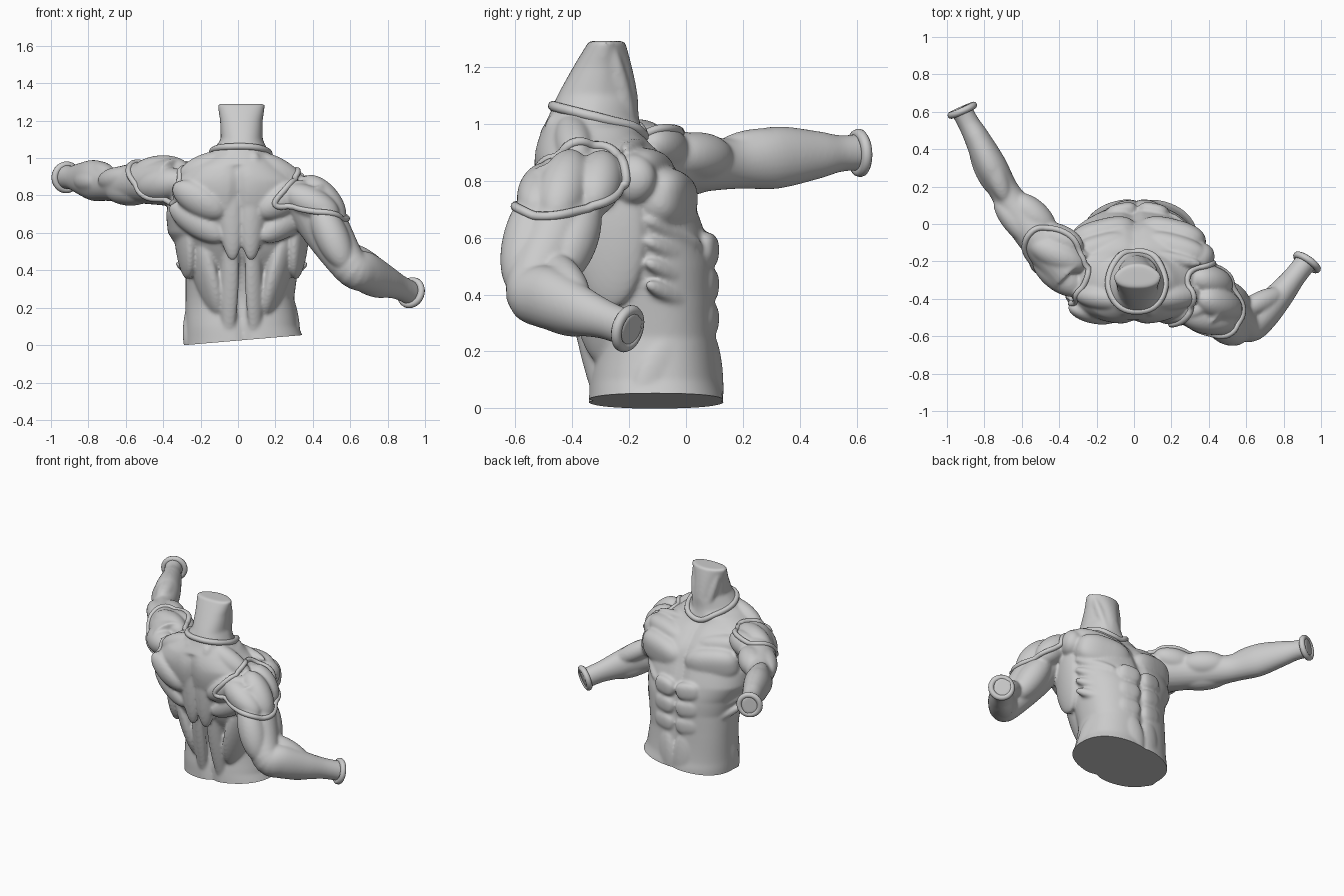
import bpy, bmesh, math
from mathutils import Vector, Matrix
from mathutils.bvhtree import BVHTree

if "Cube" in bpy.data.objects:
    bpy.data.objects.remove(bpy.data.objects["Cube"])

bm = bmesh.new()


def spline(rows, n=6, closed=False):
    """Catmull-Rom through rows of numbers."""
    out, m = [], len(rows)
    for i in range(m if closed else m - 1):
        if closed:
            p = [Vector(rows[(i + k) % m]) for k in (-1, 0, 1, 2)]
        else:
            p = [Vector(rows[min(max(i + k, 0), m - 1)]) for k in (-1, 0, 1, 2)]
        for j in range(n):
            t = j / n
            out.append(0.5 * (2 * p[1] + (p[2] - p[0]) * t
                              + (2 * p[0] - 5 * p[1] + 4 * p[2] - p[3]) * t * t
                              + (3 * p[1] - p[0] - 3 * p[2] + p[3]) * t ** 3))
    if not closed:
        out.append(Vector(rows[-1]))
    return out


def loft(rings):
    """Closed skin over a list of point rings."""
    vs = [[bm.verts.new(p) for p in r] for r in rings]
    n = len(vs[0])
    for a, b in zip(vs, vs[1:]):
        for i in range(n):
            bm.faces.new((a[i], a[(i + 1) % n], b[(i + 1) % n], b[i]))
    bm.faces.new(vs[0][::-1])
    bm.faces.new(vs[-1])


def limb(rows):
    """Tapered arm core: x, y, z, side radius, upright radius."""
    pts = [list(r) for r in spline([r[:4] for r in rows])]
    ups = [v[0] for v in spline([(r[4], 0, 0) for r in rows])]
    rings = []
    for i, p in enumerate(pts):
        a, b = pts[max(i - 1, 0)], pts[min(i + 1, len(pts) - 1)]
        t = (Vector(b[:3]) - Vector(a[:3])).normalized()
        side = t.cross(Vector((0, 0, 1))).normalized()
        up = side.cross(t)
        rings.append([Vector(p[:3]) + side * p[3] * math.cos(k * math.tau / 24)
                      + up * ups[i] * math.sin(k * math.tau / 24) for k in range(24)])
    loft(rings)


def muscle(a, b, w, d=None, over=0.03, box=1.0):
    """Ellipsoid from a to b, w wide, d deep outward from the trunk; box < 1 squares it."""
    a, b = Vector(a), Vector(b)
    z = (b - a).normalized()
    mid = (a + b) / 2
    n = Vector((mid.x, mid.y + 0.2, 0))
    y = (n - z * n.dot(z)).normalized()
    x = y.cross(z)
    m = Matrix((x * w, y * (d or w), z * ((b - a).length / 2 + over))).transposed()
    for v in bmesh.ops.create_uvsphere(bm, u_segments=32, v_segments=20, radius=1)["verts"]:
        v.co = mid + m @ Vector([math.copysign(abs(c) ** box, c) for c in v.co])


# Trunk and neck core: z, centre x, half width, back y, front y
trunk = [(-.06, .04, .325, -.35, .14), (.03, .035, .32, -.345, .135), (.1, .02, .303, -.34, .12),
         (.25, .01, .29, -.325, .108), (.4, .02, .30, -.365, .105), (.5, .015, .325, -.42, .10),
         (.6, -.01, .365, -.465, .075), (.7, -.005, .38, -.505, .04), (.8, 0, .36, -.53, .0),
         (.88, 0, .34, -.535, -.07), (.95, -.01, .26, -.52, -.14), (1.02, .01, .16, -.485, -.165),
         (1.1, .02, .112, -.45, -.17), (1.2, .018, .114, -.395, -.19), (1.29, .018, .128, -.34, -.215)]
rings = []
for z, back, front in spline([(r[0], r[3], r[4]) for r in trunk], 4):
    i = max(k for k in range(len(trunk)) if trunk[k][0] <= z + 1e-6)
    j = min(i + 1, len(trunk) - 1)
    f = (z - trunk[i][0]) / max(trunk[j][0] - trunk[i][0], 1e-6)
    cx, rx = (trunk[i][k] * (1 - f) + trunk[j][k] * f for k in (1, 2))
    ring = []
    for k in range(64):
        c, s = math.cos(k * math.tau / 64), math.sin(k * math.tau / 64)
        x = rx * math.copysign(abs(c) ** .85, c)
        y = (front - back) / 2 * math.copysign(abs(s) ** .85, s)
        if z < .95:                                   # spine and midline grooves
            y *= 1 - .09 * math.exp(-(x / .035) ** 2)
        elif z > 1.0 and s > 0:                       # throat narrows to the front
            x *= 1 - .3 * s
        ring.append((cx + x, (front + back) / 2 + y, z))
    rings.append(ring)
loft(rings)

# Paired trunk muscles
for s in (-1, 1):
    def pair(a, b, w, d=None, over=.03, box=1.0):
        muscle((.02 + s * a[0], *a[1:]), (.02 + s * b[0], *b[1:]), w, d, over, box)
    pair((.035, -.035, .705), (.33, -.11, .75), .115, .098, .03, .75)   # chest
    pair((.05, -.09, .80), (.34, -.17, .84), .09, .075, .03, .85)
    pair((.30, -.17, .80), (.37, -.21, .81), .09, .09)
    pair((.05, -.16, .925), (.31, -.21, .91), .03, .035)        # collarbone
    pair((.32, -.27, .82), (.29, -.27, .38), .13, .05)          # side of back
    pair((.28, -.31, .68), (.14, -.29, .18), .11, .055)
    pair((.055, -.42, .62), (.075, -.30, .02), .05, .035)       # spine column
    pair((.07, -.47, 1.0), (.05, -.455, .48), .07, .05)         # trapezius
    pair((.07, -.41, 1.0), (.31, -.38, .91 if s < 0 else .865), .07, .065)
    pair((.12, -.485, .71), (.34, -.45, .84), .085, .065)       # shoulder blade
    pair((.13, -.455, .58), (.36, -.39, .73), .075, .055)
    pair((.09, -.26, 1.26), (.03, -.19, .98), .03, .03)         # neck cord
    for z in (.55, .43, .31):                                   # abdomen blocks
        pair((.035, .08, z), (.135, .06, z + .012), .062, .042, .03, .75)
    pair((.075, .085, .24), (.055, .098, -.04), .075, .035)
    for k in range(4):                                          # rib fingers
        pair((.19, .035, .35 + .075 * k), (.33, -.12, .43 + .075 * k), .032, .032, .03, .9)
    pair((.21, .0, .29), (.27, -.14, -.04), .11, .05)           # flank

# Lowered arm
limb([(.36, -.42, .80, .13, .13), (.47, -.45, .62, .12, .13), (.60, -.54, .42, .095, .10),
      (.68, -.49, .39, .09, .11), (.78, -.38, .345, .075, .09), (.86, -.28, .31, .06, .068),
      (.93, -.19, .275, .06, .065)])
for a, b, r in [((.34, -.29, .87), (.49, -.33, .71), .085), ((.37, -.40, .875), (.54, -.46, .67), .09),
                ((.27, -.48, .82), (.51, -.53, .70), .085), ((.44, -.35, .72), (.58, -.45, .46), .09),
                ((.43, -.52, .74), (.57, -.59, .43), .09), ((.57, -.47, .52), (.78, -.37, .39), .06),
                ((.61, -.55, .37), (.80, -.35, .29), .065), ((.66, -.55, .44), (.84, -.33, .34), .05)]:
    muscle(a, b, r)

# Raised arm
limb([(-.33, -.25, .87, .14, .13), (-.50, -.08, .87, .115, .115), (-.61, .05, .86, .10, .10),
      (-.69, .17, .86, .08, .09), (-.765, .31, .88, .085, .11), (-.84, .46, .89, .068, .085),
      (-.885, .54, .895, .058, .065), (-.928, .62, .90, .058, .065)])
for a, b, r in [((-.30, -.12, .93), (-.51, -.04, .90), .08), ((-.29, -.22, .94), (-.54, -.1, .92), .085),
                ((-.30, -.35, .88), (-.51, -.18, .84), .09), ((-.45, -.04, .89), (-.63, .13, .88), .085),
                ((-.47, -.13, .83), (-.68, .10, .83), .085), ((-.55, -.09, .90), (-.72, .11, .88), .065),
                ((-.69, .14, .92), (-.80, .42, .93), .06), ((-.69, .16, .83), (-.82, .44, .85), .065),
                ((-.75, .18, .87), (-.85, .42, .88), .058)]:
    muscle(a, b, r)

# Fuse everything into one smooth skin
mesh = bpy.data.meshes.new("body")
bmesh.ops.recalc_face_normals(bm, faces=bm.faces)
bm.to_mesh(mesh)
bm.free()
body = bpy.data.objects.new("body", mesh)
bpy.context.collection.objects.link(body)
mod = body.modifiers.new("fuse", 'REMESH')
mod.mode, mod.voxel_size = 'VOXEL', .0085
mod = body.modifiers.new("soften", 'SMOOTH')
mod.factor, mod.iterations = .5, 10
dg = bpy.context.evaluated_depsgraph_get()
skin = bpy.data.meshes.new_from_object(body.evaluated_get(dg))
body.modifiers.clear()

# Slanted flat cut at the waist
cut = bmesh.new()
cut.from_mesh(skin)
bmesh.ops.bisect_plane(cut, geom=cut.verts[:] + cut.edges[:] + cut.faces[:],
                       plane_co=(-.285, 0, 0), plane_no=(-.085, 0, 1), clear_inner=True)
bmesh.ops.holes_fill(cut, edges=[e for e in cut.edges if e.is_boundary], sides=0)
bmesh.ops.recalc_face_normals(cut, faces=cut.faces)
tree = BVHTree.FromBMesh(cut)
cut.to_mesh(skin)
cut.free()
body.data = skin
bpy.context.view_layer.objects.active = body
body.select_set(True)
bpy.ops.object.shade_smooth_by_angle(angle=math.radians(65))


def piping(name, pts, r, snap=True):
    """Closed round cord, laid on the skin."""
    if snap:
        pts = [tree.find_nearest(p)[0] for p in pts]
        for _ in range(8):
            pts = [(pts[i - 1] + 2 * p + pts[(i + 1) % len(pts)]) / 4 for i, p in enumerate(pts)]
        pts = [tree.find_nearest(p)[0] for p in pts]
    cu = bpy.data.curves.new(name, 'CURVE')
    cu.dimensions, cu.bevel_depth, cu.bevel_resolution = '3D', r, 3
    sp = cu.splines.new('POLY')
    sp.points.add(len(pts) - 1)
    for q, p in zip(sp.points, pts):
        q.co = (*p, 1)
    sp.use_cyclic_u = sp.use_smooth = True
    bpy.context.collection.objects.link(bpy.data.objects.new(name, cu))


# Collar
ang = [k * math.tau / 48 for k in range(48)]
piping("collar", [Vector((.02 + .13 * math.cos(t), -.32 + .155 * math.sin(t),
                          1.005 - .06 * math.sin(t))) for t in ang], .018)
# Shoulder seams
piping("lowered_shoulder_seam", spline([
    (.27, -.27, .90), (.37, -.21, .85), (.44, -.21, .77), (.51, -.29, .725), (.57, -.40, .69),
    (.57, -.50, .665), (.52, -.60, .71), (.38, -.60, .71), (.24, -.57, .72), (.19, -.55, .76),
    (.25, -.53, .83), (.32, -.45, .91), (.30, -.35, .93)], 6, True), .016)
piping("raised_shoulder_seam", spline([
    (-.54, -.03, .96), (-.43, -.01, .99), (-.32, -.07, .99), (-.24, -.20, 1.0), (-.29, -.34, .97),
    (-.33, -.44, .85), (-.37, -.38, .76), (-.45, -.29, .77), (-.52, -.21, .85), (-.57, -.12, .91)],
    6, True), .016)
# Wrist cuffs
for name, c, axis in [("raised_arm_cuff", (-.918, .608, .897), (-.4, .9, .05)),
                      ("lowered_arm_cuff", (.925, -.205, .28), (.55, .8, -.25))]:
    q = Vector(axis).to_track_quat('Z', 'Y')
    piping(name, [Vector(c) + q @ Vector((.066 * math.cos(t), .066 * math.sin(t), 0)) for t in ang],
           .019, False)
